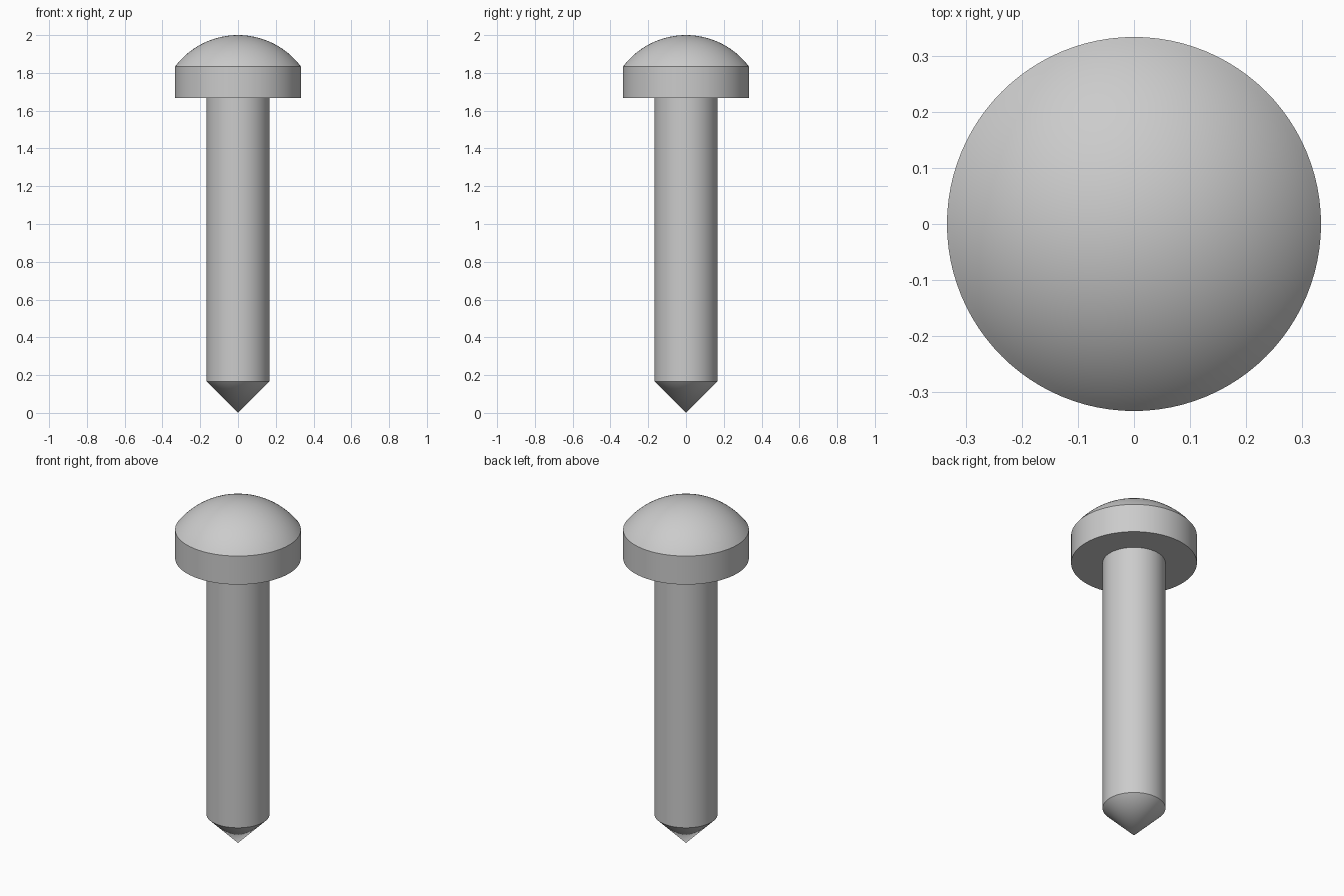
import bpy, bmesh, math

cube = bpy.data.objects.get("Cube")
if cube:
    bpy.data.objects.remove(cube, do_unlink=True)

SHAFT_R = 1 / 6
HEAD_R = 2 * SHAFT_R
TIP_TOP = SHAFT_R
HEAD_BOTTOM = 2 - 2 * SHAFT_R
DOME_BOTTOM = 2 - SHAFT_R
SEGMENTS = 96

# One plain grey for the whole pin
GREY = (0.6, 0.6, 0.6, 1)
grey = bpy.data.materials.new("light_grey")
grey.use_nodes = True
grey.diffuse_color = GREY
grey.node_tree.nodes["Principled BSDF"].inputs["Base Color"].default_value = GREY


def lathe(name, profile):
    """Spin a (radius, height) profile, starting and ending on the axis."""
    bm = bmesh.new()
    verts = [bm.verts.new((r, 0, z)) for r, z in profile]
    edges = [bm.edges.new(pair) for pair in zip(verts, verts[1:])]
    bmesh.ops.spin(bm, geom=verts + edges, cent=(0, 0, 0), axis=(0, 0, 1),
                   angle=math.tau, steps=SEGMENTS, use_duplicate=False)
    bmesh.ops.remove_doubles(bm, verts=bm.verts, dist=0.0001)
    bmesh.ops.recalc_face_normals(bm, faces=bm.faces)
    mesh = bpy.data.meshes.new(name)
    bm.to_mesh(mesh)
    bm.free()
    mesh.materials.append(grey)
    obj = bpy.data.objects.new(name, mesh)
    bpy.context.collection.objects.link(obj)
    bpy.ops.object.select_all(action='DESELECT')
    obj.select_set(True)
    bpy.context.view_layer.objects.active = obj
    bpy.ops.object.shade_smooth_by_angle(angle=math.radians(30))
    return obj


# Shaft with its conical tip, ending inside the head
lathe("pointed_shaft", [(0, 0), (SHAFT_R, TIP_TOP),
                        (SHAFT_R, HEAD_BOTTOM + 0.05), (0, HEAD_BOTTOM + 0.05)])

# Head: a short cylinder under a spherical cap
cap_height = 2 - DOME_BOTTOM
cap_r = (HEAD_R ** 2 + cap_height ** 2) / (2 * cap_height)
rim_angle = math.asin(HEAD_R / cap_r)
RINGS = 20
dome = []
for i in range(RINGS + 1):
    a = rim_angle * (1 - i / RINGS)
    dome.append((cap_r * math.sin(a), 2 - cap_r + cap_r * math.cos(a)))
lathe("domed_head", [(0, HEAD_BOTTOM), (HEAD_R, HEAD_BOTTOM)] + dome)
